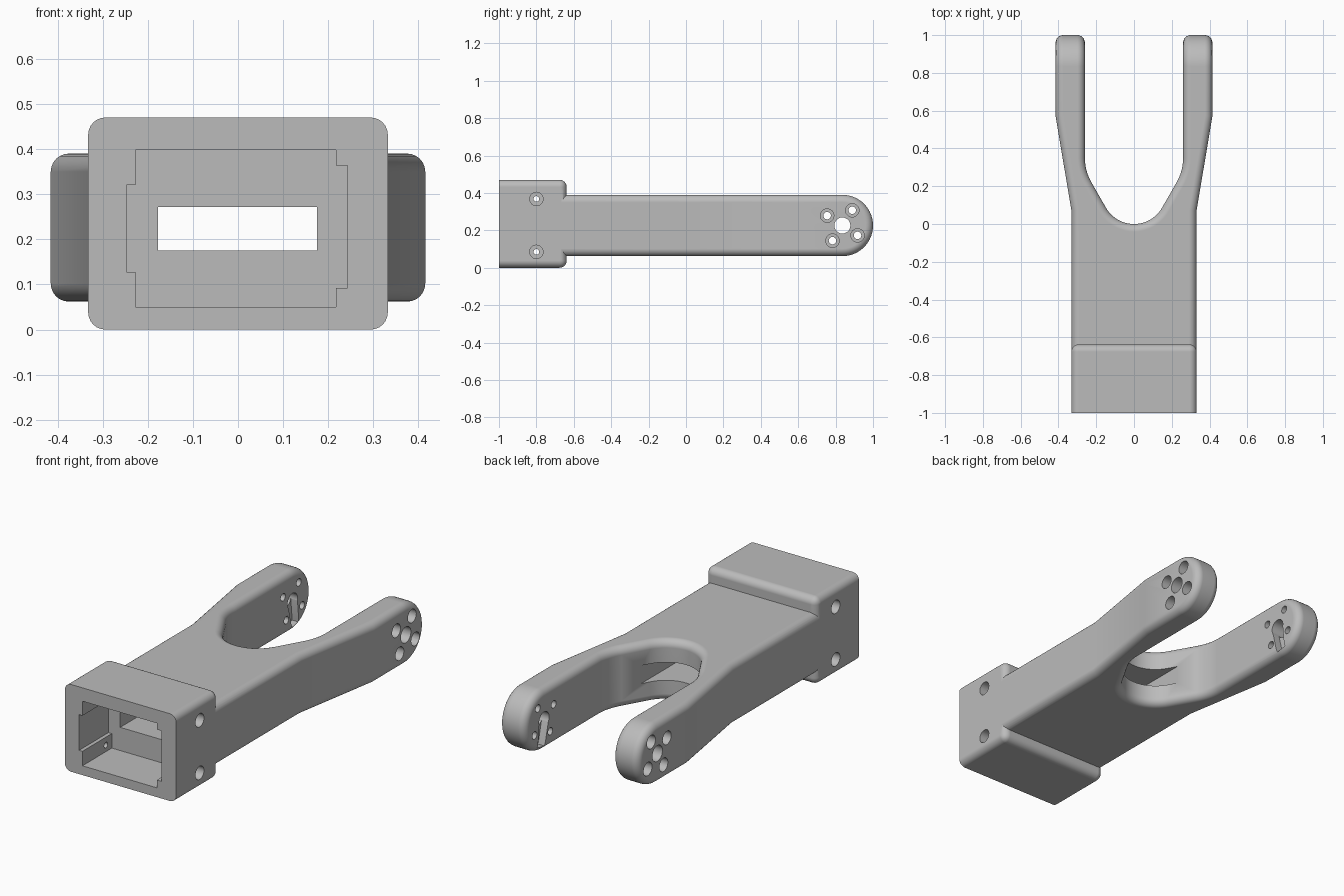
import bpy, bmesh
from math import cos, sin, pi, radians
from mathutils import Matrix, Vector

if "Cube" in bpy.data.objects:
    bpy.data.objects.remove(bpy.data.objects["Cube"])

grey = bpy.data.materials.new("plain grey")
grey.use_nodes = True
grey.diffuse_color = (0.5, 0.5, 0.5, 1)
grey.node_tree.nodes["Principled BSDF"].inputs["Base Color"].default_value = (0.5, 0.5, 0.5, 1)


def add(name, bm):
    bmesh.ops.recalc_face_normals(bm, faces=bm.faces)
    mesh = bpy.data.meshes.new(name)
    bm.to_mesh(mesh)
    bm.free()
    mesh.materials.append(grey)
    ob = bpy.data.objects.new(name, mesh)
    bpy.context.collection.objects.link(ob)
    return ob


def prism(name, points, axis, lo, hi):
    """Extrude a 2D outline along z (points are x, y) or x (points are y, z)."""
    bm = bmesh.new()
    place = (lambda a, b: (a, b, lo)) if axis == "z" else (lambda a, b: (lo, a, b))
    face = bm.faces.new([bm.verts.new(place(a, b)) for a, b in points])
    new = bmesh.ops.extrude_face_region(bm, geom=[face])["geom"]
    shift = Vector((0, 0, hi - lo)) if axis == "z" else Vector((hi - lo, 0, 0))
    bmesh.ops.translate(bm, vec=shift, verts=[v for v in new if isinstance(v, bmesh.types.BMVert)])
    return add(name, bm)


def box(name, x, y, z, round_by=0):
    bm = bmesh.new()
    bmesh.ops.create_cube(bm, size=1)
    for v in bm.verts:
        v.co = [r[0] if c < 0 else r[1] for c, r in zip(v.co, (x, y, z))]
    if round_by:
        # The front rim stays sharp
        edges = [e for e in bm.edges if any(v.co.y > y[0] + 0.01 for v in e.verts)]
        bmesh.ops.bevel(bm, geom=edges, offset=round_by, segments=6, profile=0.5, affect="EDGES")
    return add(name, bm)


def arc(cx, cy, r, a, b, n):
    return [(cx + r * cos(radians(a + (b - a) * i / n)),
             cy + r * sin(radians(a + (b - a) * i / n))) for i in range(n + 1)]


def apply(ob, kind, **settings):
    mod = ob.modifiers.new(kind.lower(), kind)
    for key, value in settings.items():
        setattr(mod, key, value)
    bpy.context.view_layer.objects.active = ob
    bpy.ops.object.modifier_apply(modifier=mod.name)


def combine(ob, tool, operation="DIFFERENCE"):
    apply(ob, "BOOLEAN", object=tool, operation=operation, solver="EXACT")
    bpy.data.objects.remove(tool)


def drill(ob, y, z, r, x0, x1):
    combine(ob, prism("drill", arc(y, z, r, 0, 345, 23), "x", min(x0, x1), max(x0, x1)))


# Fork: top outline crossed with a round-ended side outline
MID, R, TIP = 0.226, 0.164, 0.836
inner = arc(0, 0.171, 0.171, -90, -29, 12) + arc(0, 0.35, 0.26, -29, 0, 7)
half = inner + [(0.26, 1.1), (0.415, 1.1), (0.415, 0.57), (0.331, 0.07), (0.331, -0.72)]
outline = half + [(-x, y) for x, y in reversed(half[1:])]
body = prism("forked_bracket", outline, "z", -0.2, 0.7)
side = arc(TIP, MID, R, -90, 90, 28) + [(-0.9, MID + R), (-0.9, MID - R)]
combine(body, prism("side_outline", side, "x", -0.6, 0.6), "INTERSECT")
apply(body, "BEVEL", width=0.04, segments=6, limit_method="ANGLE",
      angle_limit=radians(35), use_clamp_overlap=False)

# Collar at the front
combine(body, box("collar", (-0.332, 0.332), (-1, -0.638), (0, 0.47), 0.038), "UNION")

# Front pocket with side keyways, and the cable tunnel to the fork
combine(body, box("pocket", (-0.227, 0.217), (-1.1, -0.75), (0.05, 0.398)))
combine(body, box("left_keyway", (0.2, 0.243), (-1.1, -0.75), (0.092, 0.364)))
combine(body, box("right_keyway", (-0.247, -0.2), (-1.1, -0.75), (0.128, 0.32)))
combine(body, box("tunnel", (-0.177, 0.175), (-0.8, 0.3), (0.175, 0.272)))

for s in (-1, 1):
    # Collar screw holes
    for z in (0.085, 0.368):
        drill(body, -0.8, z, 0.036, s * 0.28, s * 0.4)
        drill(body, -0.8, z, 0.015, s * 0.19, s * 0.3)
    # Pivot hole and four countersunk screws around it
    drill(body, TIP, MID, 0.043, s * 0.2, s * 0.5)
    for k in range(4):
        a = radians(57 + 90 * k)
        y, z = TIP + 0.097 * cos(a), MID + 0.097 * sin(a)
        drill(body, y, z, 0.036, s * 0.32, s * 0.5)
        drill(body, y, z, 0.02, s * 0.2, s * 0.4)
    # Lever-shaped recess on the inner face
    a = radians(-80)
    d, n = Vector((cos(a), sin(a))), Vector((-sin(a), cos(a)))
    c = Vector((TIP, MID))
    lever = [c + d * t + n * w for t, w in ((0, -0.04), (0.14, -0.03), (0.14, 0.03), (0, 0.04))]
    combine(body, prism("lever", [tuple(p) for p in lever], "x",
                        *sorted((s * 0.2, s * 0.3))))

# Smooth rounded edges, flat faces
bpy.ops.object.select_all(action="DESELECT")
body.select_set(True)
bpy.context.view_layer.objects.active = body
bpy.ops.object.shade_smooth_by_angle(angle=radians(30))
apply(body, "WEIGHTED_NORMAL", keep_sharp=True, weight=100)
